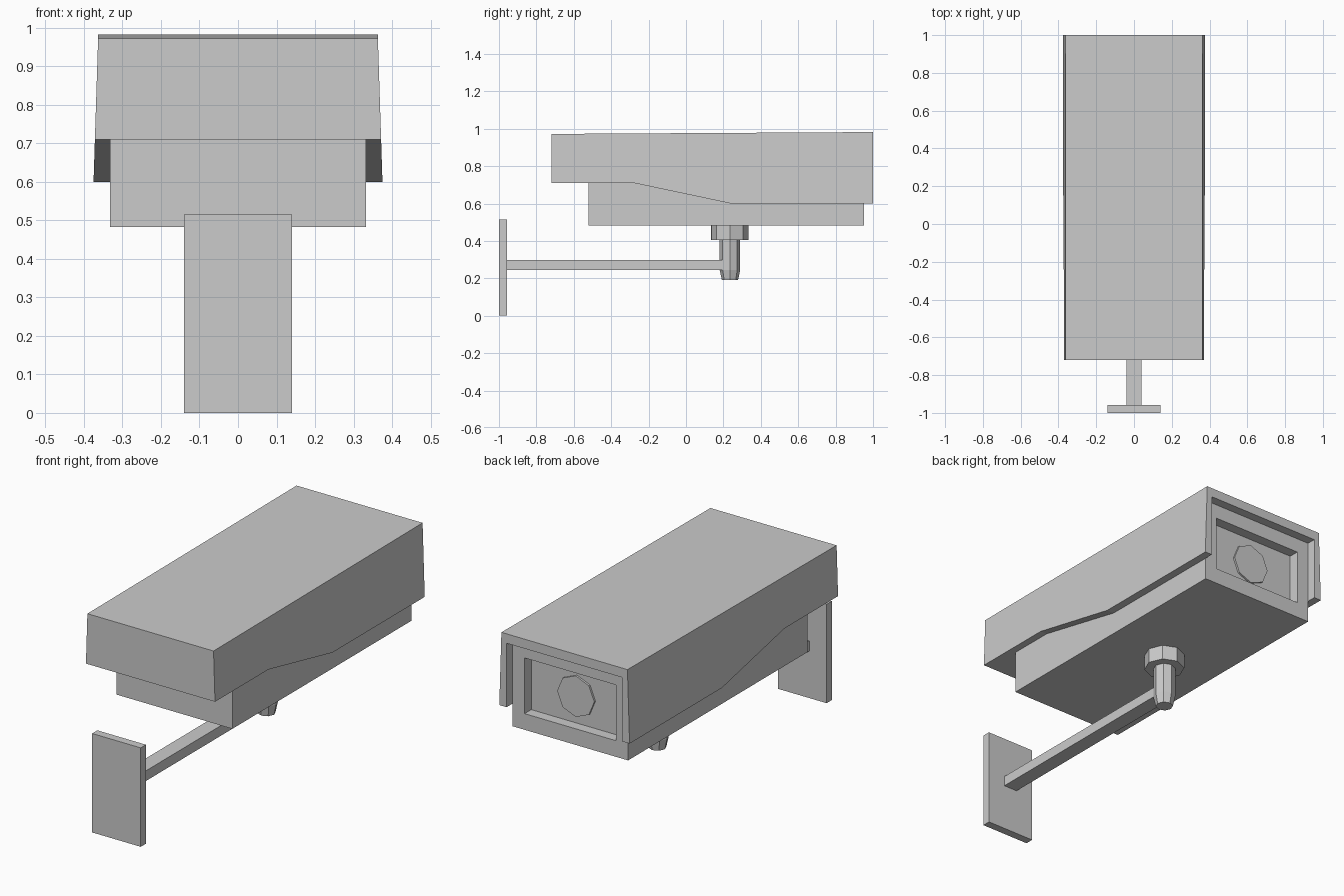
import bpy, bmesh, math

if "Cube" in bpy.data.objects:
    bpy.data.objects.remove(bpy.data.objects["Cube"])


def finish(name, bm):
    bmesh.ops.recalc_face_normals(bm, faces=bm.faces[:])
    mesh = bpy.data.meshes.new(name)
    bm.to_mesh(mesh)
    bm.free()
    obj = bpy.data.objects.new(name, mesh)
    bpy.context.collection.objects.link(obj)
    return obj


def box(name, x, y, z):
    """Box symmetric in x: half width x, ranges y and z."""
    bm = bmesh.new()
    bmesh.ops.create_cube(bm, size=1)
    for v in bm.verts:
        v.co = (x * 2 * v.co.x, y[v.co.y > 0], z[v.co.z > 0])
    return finish(name, bm)


def lathe(name, rings, y, sides=8):
    """Stack of (radius, z) polygon rings around the vertical axis at y."""
    bm = bmesh.new()
    loops = [[bm.verts.new((r * math.cos(i * math.tau / sides),
                            y + r * math.sin(i * math.tau / sides), z))
              for i in range(sides)] for r, z in rings]
    for a, b in zip(loops, loops[1:]):
        for i in range(sides):
            j = (i + 1) % sides
            bm.faces.new((a[i], a[j], b[j], b[i]))
    bm.faces.new(loops[0])
    bm.faces.new(loops[-1])
    return finish(name, bm)


def cut(obj, cutter):
    cutter.hide_render = True
    mod = obj.modifiers.new("cut", 'BOOLEAN')
    mod.object = cutter
    mod.operation = 'DIFFERENCE'
    mod.solver = 'EXACT'
    bpy.context.view_layer.objects.active = obj
    bpy.ops.object.modifier_apply(modifier=mod.name)
    bpy.data.objects.remove(cutter)


# Sun hood: side profile spanned across x, walls flaring slightly downward
profile = [(-0.72, 0.71), (-0.28, 0.71), (0.24, 0.60),
           (1.0, 0.60), (1.0, 0.982), (-0.72, 0.972)]
bm = bmesh.new()
sides = [[bm.verts.new((s * (0.363 + (0.98 - z) * 0.032), y, z))
          for y, z in profile] for s in (-1, 1)]
for loop in sides:
    bm.faces.new(loop)
for i in range(len(profile)):
    j = (i + 1) % len(profile)
    bm.faces.new((sides[0][i], sides[0][j], sides[1][j], sides[1][i]))
hood = finish("hood", bm)
cut(hood, box("hood_cutter", 0.333, (0.85, 1.2), (0.4, 0.933)))

# Camera body with a recessed window
body = box("camera_body", 0.333, (-0.522, 0.952), (0.483, 0.933))
cut(body, box("window_cutter", 0.263, (0.897, 1.2), (0.567, 0.857)))

# Lens disc on the window's back wall
bm = bmesh.new()
bmesh.ops.create_cone(bm, cap_ends=True, segments=8,
                      radius1=0.107, radius2=0.107, depth=0.02)
lens = finish("lens", bm)
lens.rotation_euler = (math.pi / 2, 0, 0)
lens.location = (0, 0.897, 0.71)

# Swivel mount under the body
lathe("mount_flange", [(0.1, 0.405), (0.1, 0.485)], 0.235)
lathe("mount_post", [(0.043, 0.19), (0.055, 0.245), (0.055, 0.41)], 0.235)

# Wall arm and plate
box("wall_arm", 0.04, (-0.96, 0.225), (0.245, 0.298))
box("wall_plate", 0.14, (-1.0, -0.957), (0.0, 0.515))
